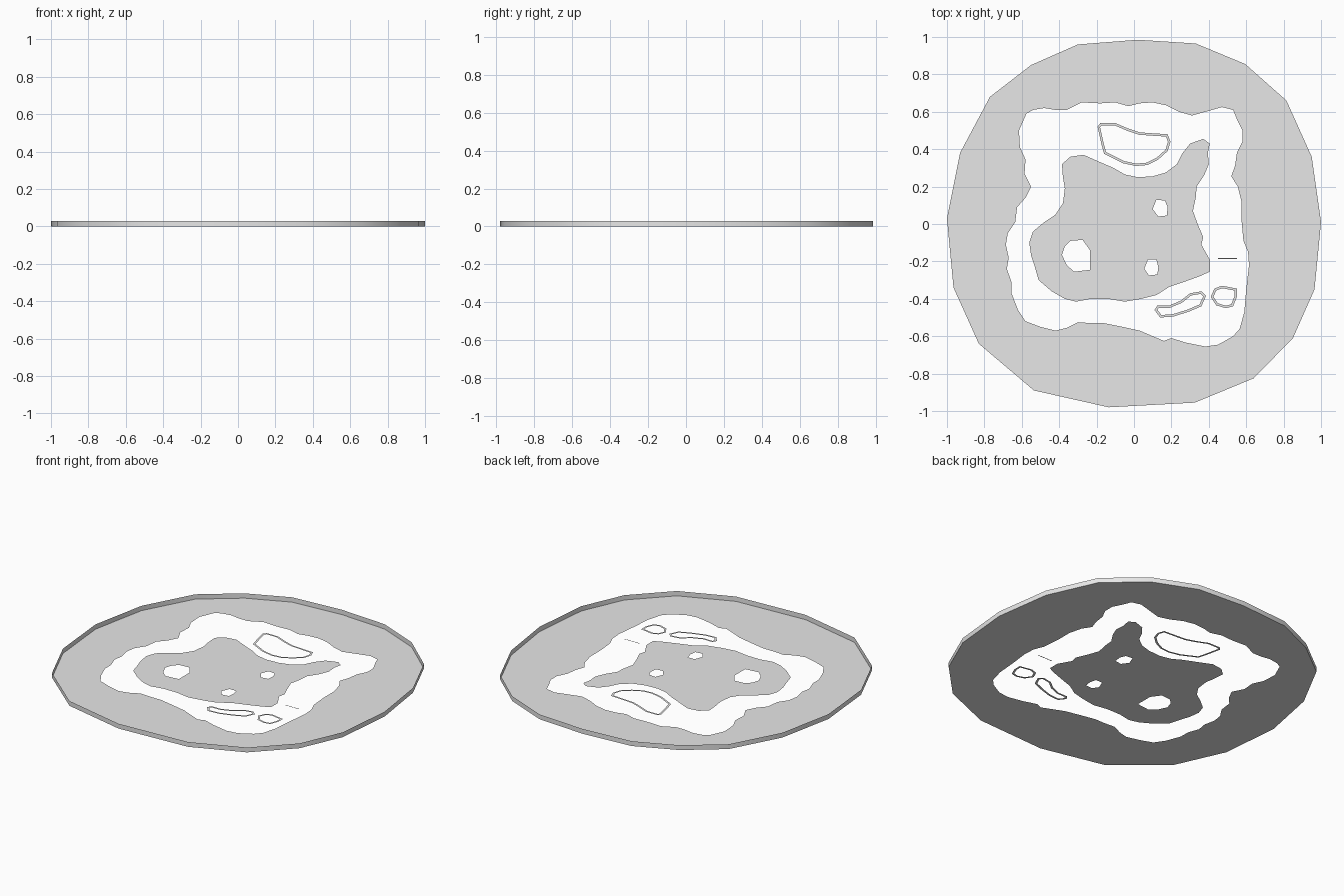
import bpy, bmesh
from mathutils import Vector

grey = bpy.data.materials.new("light grey")
grey.diffuse_color = (0.8, 0.8, 0.8, 1)


def pts(*flat):
    """Pairs in hundredths of a unit -> 2D points."""
    return [Vector((flat[i] / 100, flat[i + 1] / 100)) for i in range(0, len(flat), 2)]


def add_object(name, bm):
    mesh = bpy.data.meshes.new(name)
    bm.to_mesh(mesh)
    bm.free()
    mesh.materials.append(grey)
    ob = bpy.data.objects.new(name, mesh)
    bpy.context.collection.objects.link(ob)
    return ob


def sheet(name, *loops):
    """Flat sheet on the ground: first loop is the outline, the rest are holes."""
    bm = bmesh.new()
    edges = []
    for loop in loops:
        vs = [bm.verts.new((p.x, p.y, 0)) for p in loop]
        edges += [bm.edges.new((vs[i - 1], vs[i])) for i in range(len(vs))]
    bmesh.ops.triangle_fill(bm, use_beauty=True, edges=edges, normal=(0, 0, 1))
    for f in bm.faces:
        f.normal_update()
        if f.normal.z < 0:
            f.normal_flip()
    return add_object(name, bm)


def inset(loop, d):
    """Loop moved towards its inside by d."""
    n = len(loop)
    area = sum(loop[i - 1].cross(loop[i]) for i in range(n))
    s = 1 if area > 0 else -1
    out = []
    for i in range(n):
        a = (loop[i] - loop[i - 1]).normalized()
        b = (loop[(i + 1) % n] - loop[i]).normalized()
        t = (a + b).normalized()
        k = max(0.6, t.dot(a))
        out.append(loop[i] + Vector((-t.y, t.x)) * s * d / k)
    return out


# Outlines
rim = pts(-100, 3, -93, 38, -77, 68, -55, 85, -30, 96, 2, 98.5, 33, 96.5, 59.5, 85.5,
          81.5, 66, 95, 36, 100, 1, 96.5, -35, 85, -61, 64, -82.5, 32.5, -95.5,
          -13.5, -98, -53.5, -89, -83, -64, -96.5, -34)
track_outer = pts(
    -57.5, 59, -61.5, 50, -61, 41, -58, 34.5, -58.5, 27, -55, 20, -58, 14, -62.5, 9,
    -63.5, 1, -67.5, -5, -68.5, -11, -67, -18, -68, -24, -65.5, -31, -65.5, -37,
    -62, -46, -58, -52, -50, -55, -42, -57, -36, -55.5, -30, -52.5, -23, -53,
    -16, -53, -6, -55, 3, -57, 10, -60, 16, -62.5, 20, -61, 28, -63.5, 38, -65.5,
    45, -64.5, 53, -60, 56.5, -56, 59, -47, 60, -35, 61.5, -22, 61, -15, 58.5, -9,
    57.5, 2, 57.5, 12, 55.5, 20, 52, 25.5, 54, 31, 55, 38, 58, 44, 58, 50, 55, 56,
    53, 61, 47, 62.5, 40, 60.5, 31, 58, 24, 60, 17, 63.5, 10, 65, 3, 64.5, -3, 63,
    -10, 65, -18, 64.5, -28, 65, -36, 61, -42, 61, -48, 62, -54, 61)
track_inner = pts(
    -27, 37, -34, 36, -38.5, 32, -38, 25, -37, 19, -38, 11, -42, 5, -48, 1, -54, -4,
    -56, -10, -55, -17, -53, -23, -51, -30, -44, -36, -37, -40, -31, -41.5, -23, -40,
    -14, -40, -5, -41.5, 4, -40, 12, -38, 19, -33.5, 28, -30.5, 35, -28, 40.5, -25.5,
    40.5, -19, 36, -11, 37, -7, 34, 0, 31.5, 7, 33, 14, 33.5, 20, 37.5, 26, 40, 32,
    39.5, 38, 40.5, 43, 37, 45.5, 30, 43, 26, 38, 23, 32, 17, 27.5, 10, 25.5, 2, 25,
    -5, 26.5, -11, 30, -18, 33)
pond_holes = [
    pts(-34, -9, -27.5, -8.5, -23.5, -14, -23.5, -24.5, -32, -25.5, -36, -22,
        -38.5, -16.5, -37, -12),
    pts(12, 13, 16.5, 12.5, 18, 9, 17.5, 4.5, 13, 4, 10, 8),
    pts(7.5, -19, 12, -19, 13, -23, 12.5, -27, 8, -27.5, 5.5, -24)]
rings = [
    pts(-19.5, 52, -18, 54, -10, 54, -3, 51, 3, 49, 10, 48.5, 18, 48, 19.5, 44, 18, 39,
        13, 34.5, 7, 31.5, 1, 31, -6, 32.5, -11, 35, -16, 37.5, -17.5, 43),
    pts(11, -46, 14, -50, 21, -49.5, 29, -47, 36, -44, 38.5, -38.5, 36, -36, 30, -37,
        25, -41, 19, -43.5, 12.5, -43.5),
    pts(43, -34.5, 47, -33, 55, -34.5, 55, -39, 53, -44, 49, -45, 44, -43.5, 41, -39)]

# Ground around the open track, and the island inside it
sheet("outer_ground", rim, track_outer)
sheet("inner_ground", track_inner, *pond_holes)

# Thin outlines and the short line lying in the track
for i, loop in enumerate(rings):
    sheet(f"track_ring_{i + 1}", loop, inset(loop, 0.013))
sheet("start_line", pts(45, -18.7, 55, -18.7, 55, -18.2, 45, -18.2))

# Low wall standing on the outer edge
bm = bmesh.new()
low = [bm.verts.new((p.x, p.y, 0)) for p in rim]
high = [bm.verts.new((p.x, p.y, 0.03)) for p in rim]
for i in range(len(rim)):
    bm.faces.new((low[i], low[i - 1], high[i - 1], high[i])).smooth = True
for f in bm.faces:
    f.normal_update()
    c = f.calc_center_median()
    if f.normal.dot(Vector((c.x, c.y, 0))) < 0:
        f.normal_flip()
add_object("edge_wall", bm)
